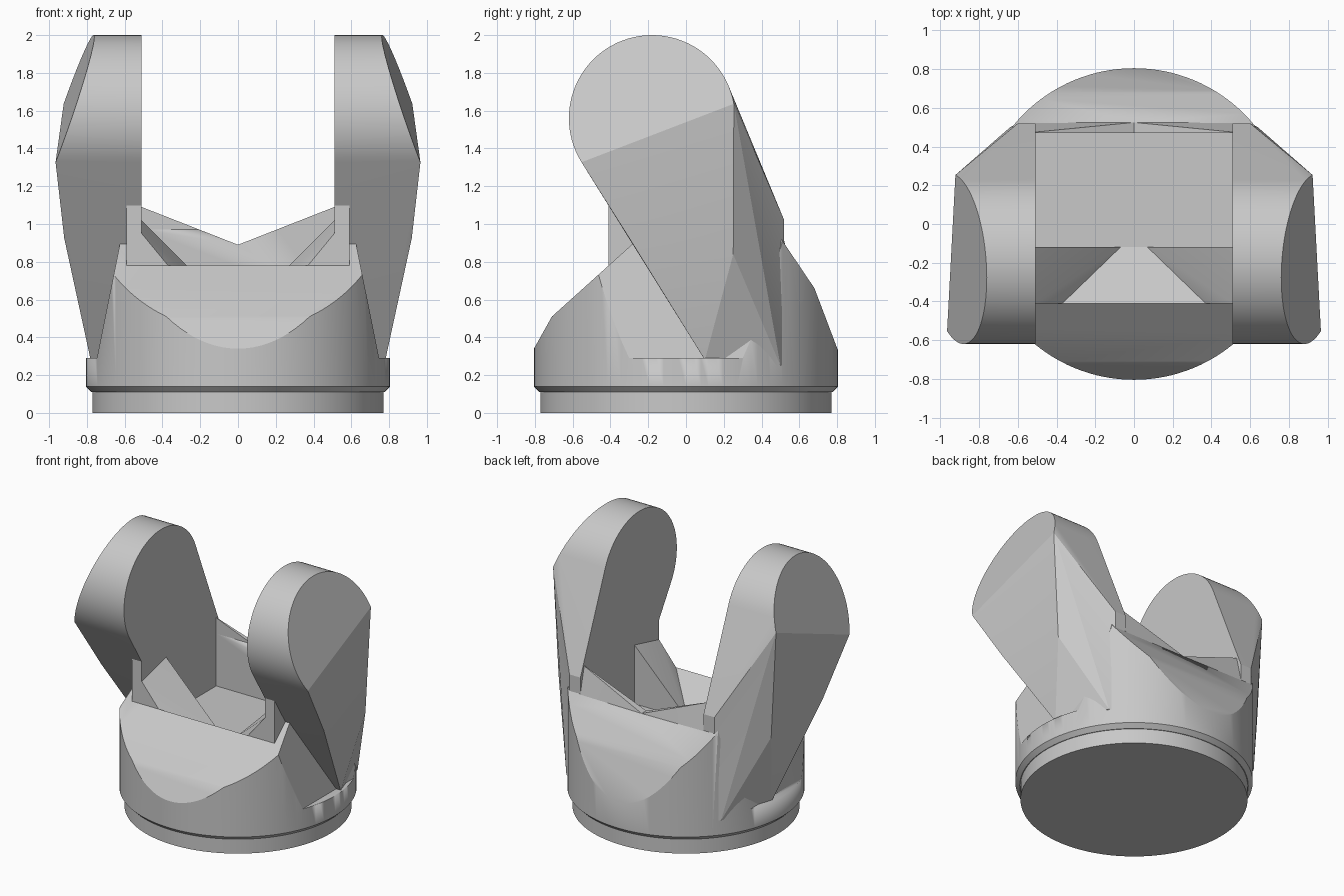
import bpy, bmesh, math
from mathutils import Vector

cube = bpy.data.objects.get("Cube")
if cube:
    bpy.data.objects.remove(cube, do_unlink=True)

grey = bpy.data.materials.new("light grey")
grey.use_nodes = True
COLOUR = (0.58, 0.58, 0.58, 1)
grey.diffuse_color = COLOUR
grey.node_tree.nodes["Principled BSDF"].inputs["Base Color"].default_value = COLOUR


def finish(bm, name, angle=25):
    bmesh.ops.recalc_face_normals(bm, faces=bm.faces)
    mesh = bpy.data.meshes.new(name)
    bm.to_mesh(mesh)
    bm.free()
    mesh.materials.append(grey)
    ob = bpy.data.objects.new(name, mesh)
    bpy.context.collection.objects.link(ob)
    bpy.ops.object.select_all(action='DESELECT')
    ob.select_set(True)
    bpy.context.view_layer.objects.active = ob
    bpy.ops.object.shade_smooth_by_angle(angle=math.radians(angle))
    return ob


def hull(name, points, side=1, angle=12):
    """Convex solid around points, mirrored in x when side is -1."""
    bm = bmesh.new()
    for x, y, z in points:
        bm.verts.new((x * side, y, z))
    res = bmesh.ops.convex_hull(bm, input=bm.verts)
    loose = {v for v in res["geom_interior"] if isinstance(v, bmesh.types.BMVert)}
    bmesh.ops.delete(bm, geom=list(loose), context='VERTS')
    bmesh.ops.dissolve_limit(bm, angle_limit=0.01, verts=bm.verts, edges=bm.edges)
    return finish(bm, name, angle)


def prism(name, outline, axis, lo, hi, side=1):
    """Extrude a flat outline along x (outline in y, z) or y (outline in x, z)."""
    def place(p, t):
        return (t * side, p[0], p[1]) if axis == 'x' else (p[0] * side, t, p[1])
    bm = bmesh.new()
    a = [bm.verts.new(place(p, lo)) for p in outline]
    b = [bm.verts.new(place(p, hi)) for p in outline]
    bm.faces.new(a)
    bm.faces.new(b)
    for i in range(len(a)):
        j = (i + 1) % len(a)
        bm.faces.new((a[i], a[j], b[j], b[i]))
    return finish(bm, name)


def drum(bm, r1, r2, z1, z2):
    res = bmesh.ops.create_cone(bm, cap_ends=True, segments=128, radius1=r1, radius2=r2, depth=z2 - z1)
    bmesh.ops.translate(bm, verts=res["verts"], vec=(0, 0, (z1 + z2) / 2))


# Round foot and flared lip
bm = bmesh.new()
drum(bm, 0.77, 0.77, 0, 0.11)
finish(bm, "base_ring")
bm = bmesh.new()
drum(bm, 0.775, 0.805, 0.11, 0.14)
finish(bm, "base_lip")

# Body: drum trimmed by sloping planes at front and back
bm = bmesh.new()
drum(bm, 0.805, 0.805, 0.14, 1.09)
front = [(-0.805, 0.34), (-0.71, 0.51), (-0.41, 0.78)]
back = [(0.805, 0.33), (0.68, 0.66), (0.525, 0.89)]
for line in (front, back):
    for (y1, z1), (y2, z2) in zip(line, line[1:]):
        normal = Vector((0, z2 - z1, y1 - y2))
        if normal.z < 0:
            normal = -normal
        bmesh.ops.bisect_plane(bm, geom=bm.verts[:] + bm.edges[:] + bm.faces[:],
                               plane_co=(0, y1, z1), plane_no=normal, clear_outer=True)
        bmesh.ops.holes_fill(bm, edges=[e for e in bm.edges if e.is_boundary])
body = finish(bm, "body")

# Cutters: socket, notched back rim, sloping flanks
cutters = [
    prism("socket_cutter", [(-0.41, 0.78), (-0.12, 0.58), (0.47, 0.58), (0.47, 1.3), (-0.45, 1.3)],
          'x', -0.51, 0.51),
    prism("rim_cutter", [(0, 0.89), (0.6, 1.125), (0.6, 1.3), (-0.6, 1.3), (-0.6, 1.125)],
          'y', -0.3, 0.7),
]
for side in (1, -1):
    cutters.append(prism("flank_cutter", [(0.747, 0.29), (0.58, 1.12), (1, 1.12), (1, 0.29)],
                         'y', -0.9, 0.9, side))
for cutter in cutters:
    mod = body.modifiers.new(cutter.name, 'BOOLEAN')
    mod.operation = 'DIFFERENCE'
    mod.solver = 'EXACT'
    mod.object = cutter
    bpy.context.view_layer.objects.active = body
    bpy.ops.object.modifier_apply(modifier=mod.name)
for cutter in cutters:
    bpy.data.objects.remove(cutter, do_unlink=True)

# Arm outline: round head, straight tapering stem, faceted outer side
INNER, CY, CZ, R = 0.51, -0.18, 1.56, 0.44
arm = []
for i in range(49):
    a = math.radians(10 + 202 * i / 48)
    y, z = CY + R * math.cos(a), CZ + R * math.sin(a)
    outer = 0.965 + 0.078 * (y + 0.55) - 0.342 * (z - 1.33)
    arm += [(INNER, y, z), (outer, y, z)]
stem = [(0.92, -0.3, 0.925), (0.88, 0.25, 0.84), (0.78, 0.1, 0.28),
        (0.64, 0.5, 0.25), (0.6, 0.52, 1.02), (0.6, 0.52, 0.25)]
arm += stem + [(INNER, y, z) for x, y, z in stem]

for side, label in ((1, "left"), (-1, "right")):
    hull(label + "_arm", arm, side)
    # Thin cheek that joins the arm to the front rim
    prism(label + "_cheek", [(-0.41, 0.6), (-0.41, 1.1), (0.1, 1.1), (0.1, 0.6)],
          'x', INNER, 0.59, side)
    # Sloping gusset inside the socket
    hull(label + "_gusset", [(INNER, -0.12, 1.02), (0.07, -0.12, 0.58), (INNER, -0.12, 0.58),
                             (INNER, -0.41, 0.95), (0.37, -0.41, 0.78), (INNER, -0.41, 0.76)], side)
    # Half of the notched back rim
    rim = [(0, 0.47, 0.89), (0, 0.525, 0.89), (INNER, 0.47, 1.09), (INNER, 0.475, 1.09)]
    rim += [(x, y, 0.8) for x in (0, INNER) for y in (0.47, 0.545)]
    hull(label + "_back_rim", rim, side)
